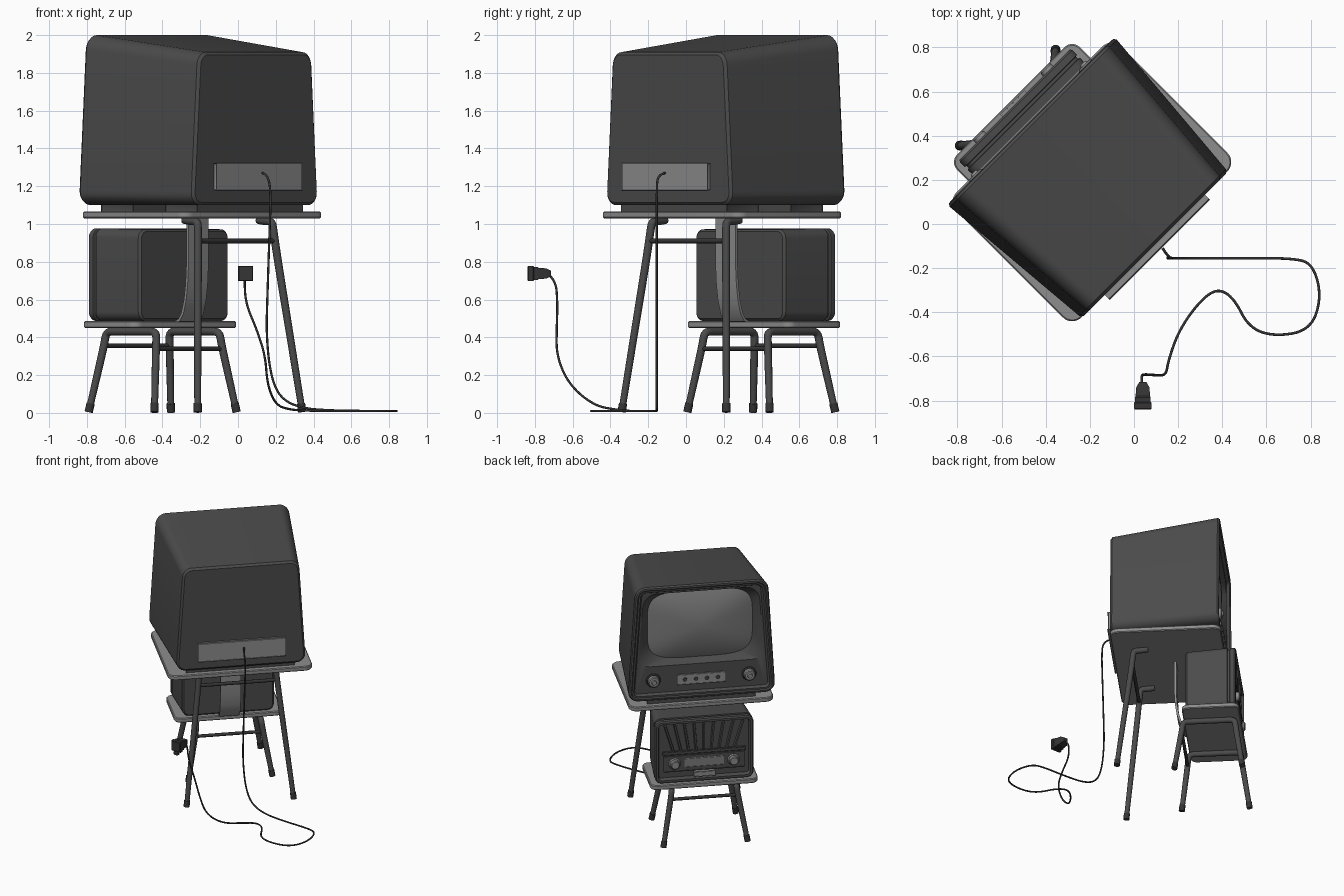
import bpy, bmesh, math
from mathutils import Vector

if "Cube" in bpy.data.objects:
    bpy.data.objects.remove(bpy.data.objects["Cube"])

S = math.sqrt(0.5)
def W(x, d, z):
    """x = sideways, d = towards the screen side, z = up; the set is turned 45 degrees."""
    return Vector((-(x + d) * S, (d - x) * S, z))

def mat(name, v):
    m = bpy.data.materials.new(name)
    m.diffuse_color = (v, v, v, 1)
    m.use_nodes = True
    m.node_tree.nodes["Principled BSDF"].inputs["Base Color"].default_value = m.diffuse_color
    return m
DARK, BLACK, LIGHT, GLASS = mat("dark", .07), mat("black", .035), mat("light", .27), mat("glass", .2)

def finish(ob, m, angle=35):
    ob.data.materials.append(m)
    bpy.ops.object.select_all(action='DESELECT')
    ob.select_set(True)
    bpy.context.view_layer.objects.active = ob
    if ob.type == 'CURVE':
        bpy.ops.object.convert(target='MESH')
    bpy.ops.object.shade_smooth_by_angle(angle=math.radians(angle))

def new_mesh(name, bm, m):
    bmesh.ops.recalc_face_normals(bm, faces=bm.faces)
    me = bpy.data.meshes.new(name)
    bm.to_mesh(me)
    bm.free()
    ob = bpy.data.objects.new(name, me)
    bpy.context.collection.objects.link(ob)
    finish(ob, m)
    return ob

def loft(name, rings, m, caps=(True, True)):
    bm = bmesh.new()
    vs = [[bm.verts.new(W(*p)) for p in r] for r in rings]
    n = len(vs[0])
    for a, b in zip(vs, vs[1:]):
        for i in range(n):
            j = (i + 1) % n
            bm.faces.new((a[i], a[j], b[j], b[i]))
    for ring, cap in zip((vs[0], vs[-1]), caps):
        if cap:
            bm.faces.new(ring)
    return new_mesh(name, bm, m)

N = 10
ANG = [(k * N + i + .5 * (1 if 0 < i < N - 1 else (0 if i == 0 else 2))) / N * math.pi / 2
       for k in range(4) for i in range(N)]

def rrect(d, hb, ht, z0, z1, r, inset=0):
    """Rounded upright section; half-widths hb at the bottom and ht at the top."""
    hb, ht, z0, z1, r = hb - inset, ht - inset, z0 + inset, z1 - inset, max(r - inset, .01)
    zc, hh, pts = (z0 + z1) / 2, (z1 - z0) / 2, []
    for i, a in enumerate(ANG):
        k = i // N
        sx, sz = (1, -1, -1, 1)[k], (1, 1, -1, -1)[k]
        z = zc + sz * (hh - r) + r * math.sin(a)
        f = 1 + (ht / hb - 1) * (z - z0) / (z1 - z0)
        pts.append(((sx * (hb - r) + r * math.cos(a)) * f, d, z))
    return pts

def superellipse(d, hx, hz, zc, e=.46):
    p = lambda v: math.copysign(abs(v) ** e, v)
    angs = [(i + .5) / (4 * N) * 2 * math.pi for i in range(4 * N)]
    return [(hx * p(math.cos(a)), d, zc + hz * p(math.sin(a))) for a in angs]

def box(name, x, d, z, m, bevel=.006):
    bm = bmesh.new()
    bmesh.ops.create_cube(bm, size=1)
    for v in bm.verts:
        v.co = W(*[(r[0] + r[1]) / 2 + c * (r[1] - r[0]) for r, c in zip((x, d, z), v.co)])
    if bevel:
        bmesh.ops.bevel(bm, geom=bm.edges[:], offset=bevel, segments=2, affect='EDGES', profile=.5)
    return new_mesh(name, bm, m)

def slab(name, hx, d0, d1, z0, z1, r, m):
    """Rounded table top."""
    dc, hd = (d0 + d1) / 2, (d1 - d0) / 2
    def ring(z, i):
        return [((1, -1, -1, 1)[k // N] * (hx - r) + (r - i) * math.cos(a),
                 dc + (1, 1, -1, -1)[k // N] * (hd - r) + (r - i) * math.sin(a), z)
                for k, a in enumerate(ANG)]
    loft(name, [ring(z0, .006), ring(z0 + .006, 0), ring(z1 - .006, 0), ring(z1, .006)], m)

def tube(name, pts, r, m, smooth=True, taper=None):
    cu = bpy.data.curves.new(name, 'CURVE')
    cu.dimensions, cu.bevel_depth, cu.bevel_resolution, cu.use_fill_caps = '3D', r, 4, True
    cu.resolution_u = 8
    sp = cu.splines.new('NURBS' if smooth else 'POLY')
    sp.points.add(len(pts) - 1)
    for i, (p, q) in enumerate(zip(sp.points, pts)):
        p.co = (*q, 1)
        if taper:
            p.radius = taper[i]
    if smooth:
        sp.order_u, sp.use_endpoint_u = 3, True
    ob = bpy.data.objects.new(name, cu)
    bpy.context.collection.objects.link(ob)
    finish(ob, m)

def disc(name, x, z, d0, d1, r, m):
    """Knob or button: bevelled round lathed about the facing direction."""
    ring = lambda d, q: [(x + q * math.cos(i * math.pi / 12), d, z + q * math.sin(i * math.pi / 12)) for i in range(24)]
    loft(name, [ring(d0, r), ring(d1 - .006, r * .95), ring(d1, r * .8)], m)

# television cabinet with rim, flat front plate and sloped screen surround
tv = lambda d, i: rrect(d, .54, .485, 1.10, 2.0, .08, i)
tvb = lambda d, i: rrect(d, .474, .424, 1.10, 1.91, .07, i)
loft("television_cabinet", [tvb(-.134, .015), tvb(-.12, 0), tv(.645, 0), tv(.658, .008), tv(.66, .02),
     tv(.652, .028), tv(.652, .04), tv(.63, .052), rrect(.63, .465, .42, 1.36, 1.935, .1),
     superellipse(.575, .385, .265, 1.655)], DARK, (True, False))
loft("television_screen", [superellipse(.575 + .055 * (1 - f * f), .385 * f, .265 * f, 1.655, .46 + .54 * (1 - f) ** 2)
     for f in (1, .97, .9, .75, .55, .3, .08)], GLASS, (False, True))
for s in (-1, 1):
    disc("television_knob_base", s * .35, 1.25, .625, .64, .055, BLACK)
    disc("television_knob", s * .35, 1.25, .63, .668, .043, LIGHT)
    disc("television_knob_cap", s * .35, 1.25, .66, .68, .02, LIGHT)
box("television_control_strip", (-.175, .175), (.62, .645), (1.21, 1.285), LIGHT, .004)
for i in range(4):
    disc("television_button", -.12 + .08 * i, 1.247, .64, .655, .015, DARK)
box("television_back_panel", (-.315, .315), (-.16, -.11), (1.18, 1.32), LIGHT)
for d0 in (-.09, .39):
    box("television_foot_bar", (-.39, .39), (d0, d0 + .24), (1.06, 1.11), DARK)

# upper table, its two rear legs and the bent support strip
slab("upper_table_top", .527, -.131, .67, 1.03, 1.066, .06, LIGHT)
for s in (-1, 1):
    foot, knee = W(s * .392, -.09, .004), W(s * .285, .015, .93)
    tube("upper_table_leg", [foot, foot.lerp(knee, .5), foot.lerp(knee, .9), knee.lerp(W(s * .28, .02, 1.01), .5),
         W(s * .278, .025, 1.015), W(s * .278, .09, 1.015), W(s * .278, .125, 1.022)], .021, DARK,
         taper=[.85, .95, 1, 1, 1, 1, 1])
    tube("upper_table_leg_tip", [foot, foot.lerp(knee, .05)], .022, BLACK, False)
tube("upper_table_crossbar", [W(-.285, .012, .91), W(.285, .012, .91)], .013, BLACK, False)
prof = [(.312, 1.035), (.312, .78), (.318, .68), (.33, .6), (.35, .53), (.372, .497), (.41, .487)]
back = [(.296, 1.035), (.296, .78), (.302, .68), (.314, .595), (.335, .522), (.362, .485), (.41, .472)]
loft("support_strip", [[(-.075, a[0], a[1]), (.075, a[0], a[1]), (.075, b[0], b[1]), (-.075, b[0], b[1])]
     for a, b in zip(prof, back)], LIGHT)

# lower table with arched side frames
slab("lower_table_top", .393, .377, .789, .45, .486, .05, LIGHT)
for s in (-1, 1):
    f0, f1 = W(s * .308, .318, .004), W(s * .308, .81, .004)
    k0, k1 = W(s * .245, .368, .36), W(s * .245, .757, .36)
    t0, t1 = W(s * .236, .375, .43), W(s * .236, .75, .43)
    tube("lower_table_side_frame", [f0, f0.lerp(k0, .5), k0, t0, t0.lerp(t1, .2), t0.lerp(t1, .8),
         t1, k1, f1.lerp(k1, .5), f1], .021, DARK, taper=[.85, .95, 1, 1, 1, 1, 1, 1, .95, .85])
    for f, k in ((f0, k0), (f1, k1)):
        tube("lower_table_leg_tip", [f, f.lerp(k, .13)], .022, BLACK, False)
for d, z in ((.367, .34), (.757, .355)):
    tube("lower_table_crossbar", [W(-.245, d, z), W(.245, d, z)], .012, BLACK, False)

# radio cabinet with grooved rim and recessed front
ra = lambda d, i: rrect(d, .36, .36, .487, .977, .05, i)
rb = lambda d, i: rrect(d, .335, .335, .487, .972, .05, i)
loft("radio_cabinet", [rb(.40, .012), rb(.412, 0), ra(.705, 0), ra(.708, .01), ra(.722, .01), ra(.725, 0),
     ra(.755, 0), ra(.765, .008), ra(.765, .024), ra(.735, .034)], DARK)
# fanned speaker slats
for i in range(9):
    u = (i - 4) / 4
    xb, xt = u * .225, u * .285
    loft("radio_slat", [[(x - .011, .73, z), (x + .011, .73, z), (x + .006, .757, z), (x - .006, .757, z)]
         for x, z in ((xb, .735), (xt, .935))], DARK)
box("radio_slat_rail", (-.30, .30), (.73, .757), (.71, .728), DARK, .004)
# dial, knobs and keys
box("radio_dial_frame", (-.29, .29), (.73, .75), (.575, .695), DARK, .006)
box("radio_dial", (-.14, .14), (.74, .756), (.605, .67), GLASS, .004)
for s in (-1, 1):
    disc("radio_knob_base", s * .215, .633, .745, .757, .046, LIGHT)
    disc("radio_knob", s * .215, .633, .75, .785, .034, LIGHT)
for i in range(4):
    box("radio_key", (-.074 + .038 * i, -.04 + .038 * i), (.73, .775), (.533, .565), LIGHT, .004)

# mains cord from the back panel to the raised plug (world coordinates)
cord = [(.13, -.11, 1.27), (.155, -.15, 1.262), (.175, -.155, 1.18), (.165, -.155, .9), (.155, -.155, .6),
        (.15, -.155, .42), (.17, -.155, .21), (.22, -.155, .08), (.33, -.155, .025), (.5, -.155, .012),
        (.72, -.155, .01), (.81, -.18, .01), (.85, -.33, .01), (.80, -.48, .01), (.64, -.51, .01),
        (.52, -.47, .01), (.45, -.33, .01), (.37, -.29, .012), (.28, -.37, .016), (.2, -.49, .04),
        (.155, -.62, .15), (.145, -.685, .3), (.1, -.685, .44), (.04, -.68, .58), (.034, -.69, .71), (.036, -.74, .74)]
tube("mains_cord", cord, .006, BLACK)

# plug: square face block, collar and tapering grip
def section(y, hx, hz):
    out = []
    for sx, sz in ((1, 1), (-1, 1), (-1, -1), (1, -1)):
        p = Vector((.04 + sx * hx, y, .738 + sz * hz))
        out.append((-(p.x + p.y) * S, (p.y - p.x) * S, p.z))
    return out
loft("plug", [section(-.84, .036, .036), section(-.835, .04, .04), section(-.81, .04, .04), section(-.805, .035, .035),
     section(-.785, .035, .035), section(-.78, .033, .03), section(-.74, .03, .027), section(-.715, .016, .014)], BLACK)
